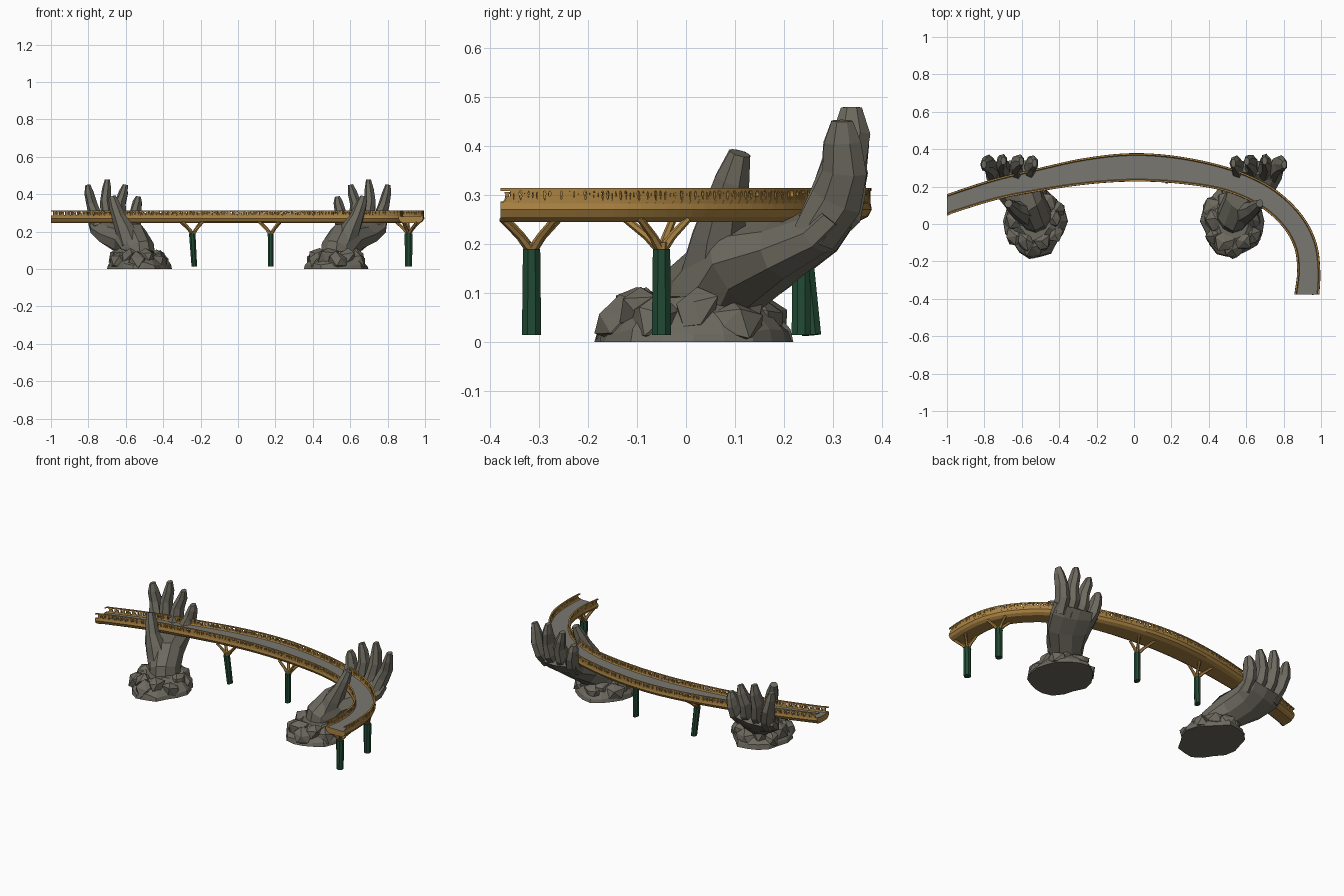
import bpy, bmesh, math, random
from mathutils import Vector as V, Matrix

if "Cube" in bpy.data.objects:
    bpy.data.objects.remove(bpy.data.objects["Cube"])

random.seed(4)

def material(name, rgb):
    m = bpy.data.materials.new(name)
    m.diffuse_color = (*rgb, 1)
    m.use_nodes = True
    m.node_tree.nodes["Principled BSDF"].inputs["Base Color"].default_value = m.diffuse_color
    return m

STONE = material("weathered stone", (0.15, 0.142, 0.112))
PAVE = material("grey paving", (0.19, 0.185, 0.165))
GOLD = material("gold", (0.40, 0.225, 0.055))
GREEN = material("dark green", (0.016, 0.07, 0.035))

def finish(name, bm, *mats):
    bmesh.ops.recalc_face_normals(bm, faces=bm.faces)
    me = bpy.data.meshes.new(name)
    bm.to_mesh(me)
    bm.free()
    for m in mats:
        me.materials.append(m)
    ob = bpy.data.objects.new(name, me)
    bpy.context.collection.objects.link(ob)
    return ob

def skin(bm, rings, mat_rule=lambda k: 0):
    """Join closed rings of points into a capped tube."""
    vr = [[bm.verts.new(p) for p in r] for r in rings]
    n = len(vr[0])
    for a, b in zip(vr, vr[1:]):
        for k in range(n):
            f = bm.faces.new((a[k], a[(k + 1) % n], b[(k + 1) % n], b[k]))
            f.material_index = mat_rule(k)
    bm.faces.new(vr[0])
    bm.faces.new(vr[-1])

def limb(bm, secs, n=8, jitter=0.0):
    """Flattened tube: each section is (x, y, z, half width, half depth)."""
    pts = [V(s[:3]) for s in secs]
    rings = []
    for i, s in enumerate(secs):
        t = (pts[min(i + 1, len(pts) - 1)] - pts[max(i - 1, 0)]).normalized()
        u = V((1, 0, 0)) - t * t.x
        u.normalize()
        v = t.cross(u)
        ring = []
        for k in range(n):
            a = 2 * math.pi * (k + 0.5) / n
            j = 1 + random.uniform(-jitter, jitter)
            p = pts[i] + u * math.cos(a) * s[3] * 1.06 * j + v * math.sin(a) * s[4] * 1.06 * j
            ring.append(V((p.x, p.y, max(p.z, .004))))
        rings.append(ring)
    skin(bm, rings)

# ---- bridge path: x, y, half width
PATH = [(-1.03, 0.094, .053), (-0.75, 0.183, .056), (-0.5, 0.238, .062), (-0.25, 0.283, .071),
        (0, 0.303, .076), (0.25, 0.287, .072), (0.5, 0.237, .064), (0.7, 0.148, .062),
        (0.84, 0.025, .061), (0.915, -0.11, .061), (0.934, -0.25, .062), (0.924, -0.385, .067)]

def sample(per):
    out = []
    P = [V(p) for p in PATH]
    P = [2 * P[0] - P[1]] + P + [2 * P[-1] - P[-2]]
    for i in range(1, len(P) - 2):
        a, b, c, d = P[i - 1:i + 3]
        for k in range(per):
            t = k / per
            out.append(0.5 * (2 * b + (c - a) * t + (2 * a - 5 * b + 4 * c - d) * t * t
                              + (3 * b - a - 3 * c + d) * t ** 3))
    out.append(P[-2])
    res = []
    for i, p in enumerate(out):
        t = out[min(i + 1, len(out) - 1)] - out[max(i - 1, 0)]
        t = V((t.x, t.y, 0)).normalized()
        res.append((V((p.x, p.y, 0)), t, V((-t.y, t.x, 0)), p.z))
    return res

def clamp(p):
    return V((max(p.x, -1.0), max(p.y, -0.378), p.z))

def sweep(bm, profile, per=6, rule=lambda k: 0):
    """profile(w) gives (offset, z) points for half width w."""
    skin(bm, [[clamp(c + n * s + V((0, 0, z))) for s, z in profile(w)]
              for c, t, n, w in sample(per)], rule)

# ---- girder with paved top
bm = bmesh.new()
sweep(bm, lambda w: [(-w + .013, .281), (-w + .010, .286), (-w + .003, .285), (-w, .270), (-w + .008, .255),
                     (-w * .62, .245), (w * .62, .245), (w - .008, .255), (w, .270), (w - .003, .285),
                     (w - .010, .286), (w - .013, .281)], rule=lambda k: 1 if k == 11 else 0)
finish("bridge_deck", bm, GOLD, PAVE)

# ---- railings: top rail, posts and leaning infill
for side, name in ((1, "outer_railing"), (-1, "inner_railing")):
    bm = bmesh.new()
    sweep(bm, lambda w: [(side * (w - o), z) for o, z in ((.001, .308), (.001, .314), (.010, .314), (.010, .308))])
    S = sample(9)
    for i, (c, t, n, w) in enumerate(S[:-1]):
        base = clamp(c + n * side * (w - .006) + V((0, 0, .282)))
        if base.x <= -0.995 or base.y <= -0.36:
            continue
        for off, wide, lean, h in ((0, .004, 0, .028), (.009, .0045, random.uniform(-.005, .005), .028),
                                   (.017, .005, random.uniform(-.005, .005), random.uniform(.014, .028))):
            rings = []
            for z, sc in ((0, 1.9), (.009, .9), (h * .75, .7), (h, 1.3)):
                q = base + t * (off + lean * z / .028) + V((0, 0, z))
                rings.append([q + t * a * wide * sc + n * b * .0035 for a, b in ((-1, -1), (1, -1), (1, 1), (-1, 1))])
            skin(bm, rings)
    finish(name, bm, GOLD)

# ---- columns with branching struts; lean shifts the foot in x and y
COLS = [(-0.24, 0.24, .016, .016), (0.175, 0.235, .015, 0), (0.912, -0.05, .020, 0), (0.912, -0.315, .020, 0)]
for i, (x, y, r, lean) in enumerate(COLS):
    bm = bmesh.new()
    limb(bm, [(x + lean * .4, y + lean, .014, r * .95, .020), (x - lean * .3, y, .19, r * 1.1, .018)])
    finish(f"column_{i + 1}", bm, GREEN)
    bm = bmesh.new()
    c, t, n, w = min(sample(6), key=lambda s: (s[0] - V((x, y, 0))).length)
    limb(bm, [(x, y, .178, .012, .012), (x, y, .203, .015, .015)], 6)
    for a in (-1, 1):
        for b in (-1, 1):
            e = V((x, y, 0)).lerp(c, .7) + t * a * .055 + n * b * w * .6
            m = V((x, y, 0)).lerp(e, .4)
            limb(bm, [(x, y, .185, .010, .010), (m.x, m.y, .216, .008, .008), (e.x, e.y, .252, .007, .007)], 6)
    finish(f"column_struts_{i + 1}", bm, GOLD)

# ---- stone hands on rock mounds
PALM = [(.52, .035, .012, .085, .09), (.53, .050, .10, .084, .092), (.575, .112, .156, .098, .092),
        (.63, .205, .189, .122, .062), (.655, .275, .228, .138, .050), (.66, .302, .262, .135, .044)]
# base x, middle x, tip x, tip height, tip y
FINGERS = [(.745, .782, .803, .455, .318), (.69, .708, .698, .482, .338),
           (.625, .63, .602, .455, .335), (.56, .545, .532, .392, .325)]
for s, side in ((-1, "left"), (1, "right")):
    bm = bmesh.new()
    limb(bm, [(s * x, y, z, a, b) for x, y, z, a, b in PALM], 10, .04)
    finish(f"{side}_palm", bm, STONE)
    for i, (bx, mx, tx, tz, ty) in enumerate(FINGERS):
        bm = bmesh.new()
        h = tz - .24
        limb(bm, [(s * bx, .26, .215, .036, .045), (s * (bx * .5 + mx * .5), .306, .24 + h * .22, .033, .052),
                  (s * mx, .322, .24 + h * .5, .029, .045),
                  (s * (mx * .35 + tx * .65), ty, .24 + h * .78, .024, .036),
                  (s * tx, ty, tz - .004, .013, .021)], 7, .06)
        finish(f"{side}_finger_{i + 1}", bm, STONE)
    bm = bmesh.new()
    limb(bm, [(s * .575, .065, .14, .06, .07), (s * .605, .068, .215, .05, .052), (s * .635, .080, .275, .036, .042),
              (s * .655, .095, .33, .031, .034), (s * .672, .110, .385, .020, .021)], 7, .05)
    finish(f"{side}_thumb", bm, STONE)

    # rock mound: jagged core with chunky boulders around it
    bm = bmesh.new()
    core = []
    jag = [random.uniform(.92, 1.08) for _ in range(18)]
    for z, k in ((0, 1), (.025, .97), (.06, .78), (.09, .5)):
        core.append([V((s * .53 + .165 * k * jag[j] * math.cos(j * math.pi / 9),
                        .015 + .192 * k * jag[j] * math.sin(j * math.pi / 9),
                        z + (random.uniform(-.012, .012) if z else 0))) for j in range(18)])
    skin(bm, core)
    for j in range(12):
        a = j * math.tau / 12 + random.uniform(-.15, .15)
        k = .74 if j % 2 else .62
        r = random.uniform(.048, .062)
        m = Matrix.Translation((s * .53 + .165 * k * math.cos(a), .015 + .192 * k * math.sin(a),
                                .038 if j % 2 else .062))
        g = bmesh.ops.create_icosphere(bm, subdivisions=1, radius=r,
                                       matrix=m @ Matrix.Rotation(random.uniform(0, 3), 4, 'Z'))
        for v in g["verts"]:
            v.co += V([random.uniform(-.010, .010) for _ in range(3)])
            v.co.z = min(max(v.co.z, 0), .112)
    finish(f"{side}_rock_base", bm, STONE)
